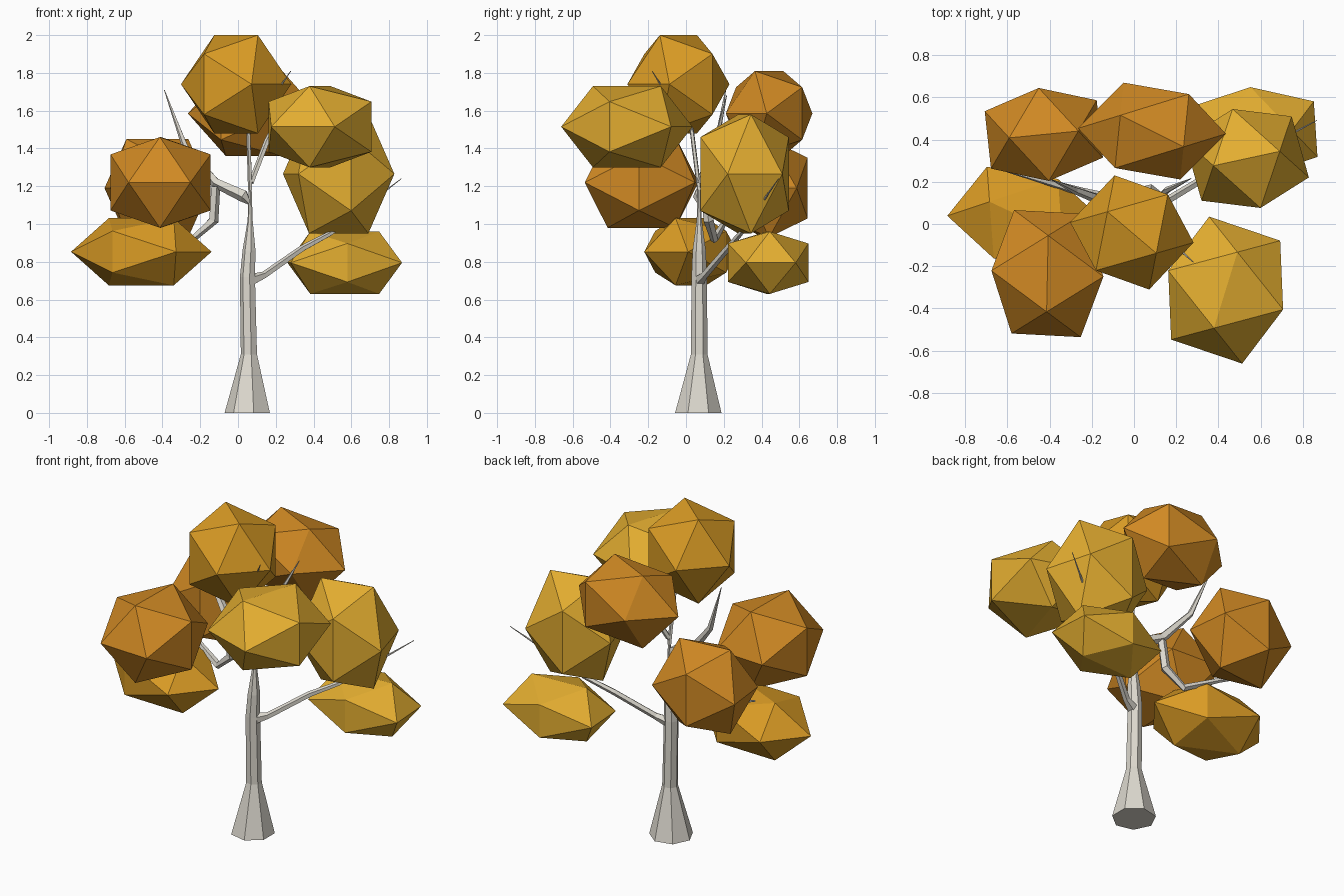
import bpy, bmesh, math
from mathutils import Vector

if "Cube" in bpy.data.objects:
    bpy.data.objects.remove(bpy.data.objects["Cube"])

PHI = (1 + math.sqrt(5)) / 2


def material(name, rgb):
    m = bpy.data.materials.new(name)
    m.diffuse_color = (*rgb, 1)
    m.use_nodes = True
    m.node_tree.nodes["Principled BSDF"].inputs["Base Color"].default_value = m.diffuse_color
    return m


bark = material("bark", (0.72, 0.69, 0.62))
yellow = material("yellow_leaves", (0.77, 0.42, 0.03))
amber = material("amber_leaves", (0.70, 0.33, 0.018))
orange = material("orange_leaves", (0.63, 0.25, 0.017))


def finish(bm, name, mat):
    bmesh.ops.recalc_face_normals(bm, faces=bm.faces)
    me = bpy.data.meshes.new(name)
    bm.to_mesh(me)
    bm.free()
    me.materials.append(mat)
    ob = bpy.data.objects.new(name, me)
    bpy.context.collection.objects.link(ob)
    return ob


def leaf_clump(name, centre, side, apex, height, mat):
    """Stretched icosahedron, resting edge-up; side and apex are its plan axes."""
    c = Vector(centre)
    u = Vector((*side, 0)) / PHI
    w = Vector((*apex, 0)) / PHI
    h = Vector((0, 0, height)) / PHI
    bm = bmesh.new()
    for s in (-1, 1):
        for t in (-1, 1):
            bm.verts.new(c + s * u + t * PHI * h)
            bm.verts.new(c + s * PHI * w + t * h)
            bm.verts.new(c + s * PHI * u + t * w)
    bmesh.ops.convex_hull(bm, input=bm.verts[:])
    finish(bm, name, mat)


def limb(name, pts, sides, upright=False):
    """Faceted tapering tube through (x, y, z, radius) points."""
    bm = bmesh.new()
    ps = [Vector(p[:3]) for p in pts]
    rings = []
    for i, p in enumerate(ps):
        d = (ps[min(i + 1, len(ps) - 1)] - ps[max(i - 1, 0)]).normalized()
        if upright:
            d = Vector((0, 0, 1))
        a = d.cross(Vector((0, 1, 0))).normalized()
        b = d.cross(a)
        r = pts[i][3]
        rings.append([bm.verts.new(p + r * (math.cos(k * math.tau / sides) * a
                                            + math.sin(k * math.tau / sides) * b))
                      for k in range(sides)])
    for lo, hi in zip(rings, rings[1:]):
        for k in range(sides):
            j = (k + 1) % sides
            bm.faces.new((lo[k], lo[j], hi[j], hi[k]))
    bm.faces.new(rings[0])
    bm.faces.new(rings[-1])
    finish(bm, name, bark)


# Trunk with flared foot
limb("trunk", [(0.055, 0.065, 0, 0.126), (0.06, 0.07, 0.31, 0.045),
               (0.052, 0.07, 0.72, 0.042), (0.06, 0.07, 0.86, 0.036),
               (0.065, 0.07, 1.02, 0.014), (0.065, 0.07, 1.22, 0.007)], 7, True)

# Branches
limb("lower_right_branch", [(0.06, 0.07, 0.70, 0.035), (0.14, 0.10, 0.73, 0.02),
                            (0.34, 0.22, 0.87, 0.018), (0.49, 0.29, 0.95, 0.014),
                            (0.865, 0.49, 1.24, 0.002)], 5)
limb("upper_left_branch", [(0.06, 0.07, 1.11, 0.01), (0.03, 0.07, 1.15, 0.035),
                           (-0.12, 0.10, 1.22, 0.028), (-0.28, 0.16, 1.41, 0.018),
                           (-0.39, 0.21, 1.71, 0.002)], 5)
limb("drooping_left_branch", [(-0.12, 0.10, 1.20, 0.026), (-0.13, 0.12, 1.02, 0.028),
                              (-0.24, 0.15, 0.92, 0.022), (-0.45, 0.21, 1.02, 0.014),
                              (-0.66, 0.27, 1.10, 0.006)], 5)
limb("top_branch", [(0.065, 0.07, 1.18, 0.012), (0.055, 0.03, 1.50, 0.012),
                    (0.17, -0.08, 1.65, 0.009), (0.28, -0.18, 1.81, 0.002)], 5)
limb("back_branch", [(0.07, 0.07, 1.22, 0.016), (0.155, 0.16, 1.44, 0.016),
                     (0.27, 0.215, 1.68, 0.002)], 5)

# Leaf clumps: name, centre, plan side axis, plan apex axis, half height, colour
for clump in [
    ("back_left_leaves", (-0.427, 0.424, 1.19), (0.265, 0.026), (-0.024, 0.22), 0.26, orange),
    ("back_leaves", (0.085, 0.44, 1.585), (0.242, -0.121), (0.175, 0.175), 0.225, orange),
    ("low_right_leaves", (0.565, 0.435, 0.795), (0.295, 0.014), (-0.014, 0.213), 0.165, yellow),
    ("right_leaves", (0.533, 0.31, 1.265), (0.254, 0.055), (-0.066, 0.234), 0.315, yellow),
    ("front_right_leaves", (0.434, -0.313, 1.515), (0.09, 0.291), (0.272, -0.092), 0.215, yellow),
    ("crown_leaves", (-0.01, -0.04, 1.74), (0.187, -0.159), (0.17, 0.18), 0.26, amber),
    ("front_left_leaves", (-0.41, -0.235, 1.22), (0.006, 0.292), (0.265, -0.014), 0.24, orange),
    ("low_left_leaves", (-0.512, 0.025, 0.853), (0.278, -0.13), (0.152, 0.188), 0.178, amber),
]:
    leaf_clump(*clump)
